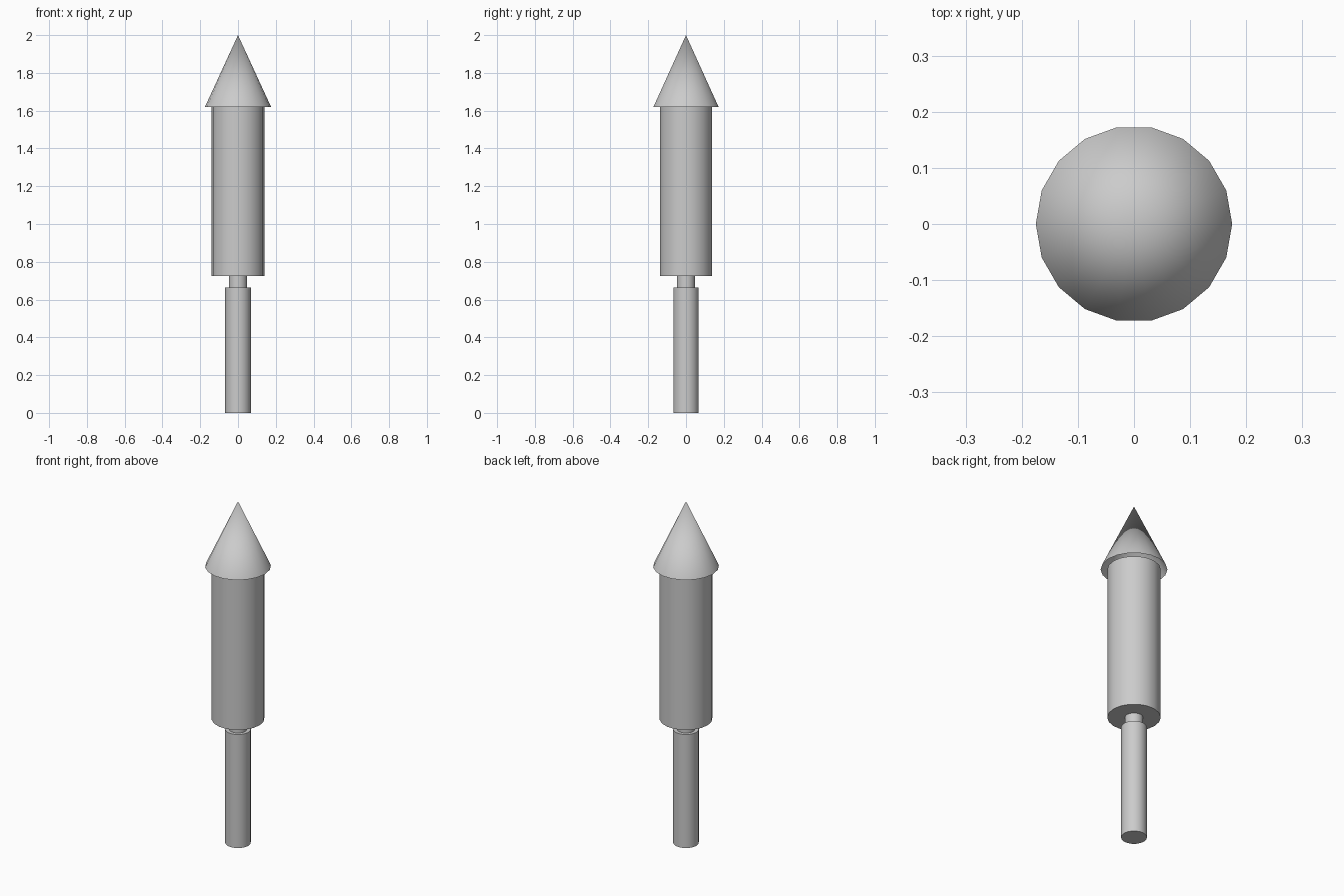
import bpy, math

if "Cube" in bpy.data.objects:
    bpy.data.objects.remove(bpy.data.objects["Cube"])

SIDES = 18


def round_part(name, r_bottom, r_top, z0, z1, fill='NGON'):
    """Upright cylinder or cone spanning z0..z1, with a vertex on the x axis."""
    bpy.ops.mesh.primitive_cone_add(
        vertices=SIDES, radius1=r_bottom, radius2=r_top, depth=z1 - z0,
        end_fill_type=fill, location=(0, 0, (z0 + z1) / 2),
        rotation=(0, 0, math.radians(90)))
    obj = bpy.context.object
    obj.name = name
    bpy.ops.object.shade_smooth_by_angle(angle=math.radians(40))
    return obj


# Handle and the thinner neck joining it to the body
round_part("handle_stick", 0.068, 0.068, 0.0, 0.665)
round_part("neck", 0.048, 0.048, 0.665, 0.725)

# Main tube
round_part("body_tube", 0.14, 0.14, 0.725, 1.62)

# Overhanging pointed cap, an open shell underneath
round_part("nose_cone", 0.175, 0.0, 1.62, 2.0, fill='NOTHING')
